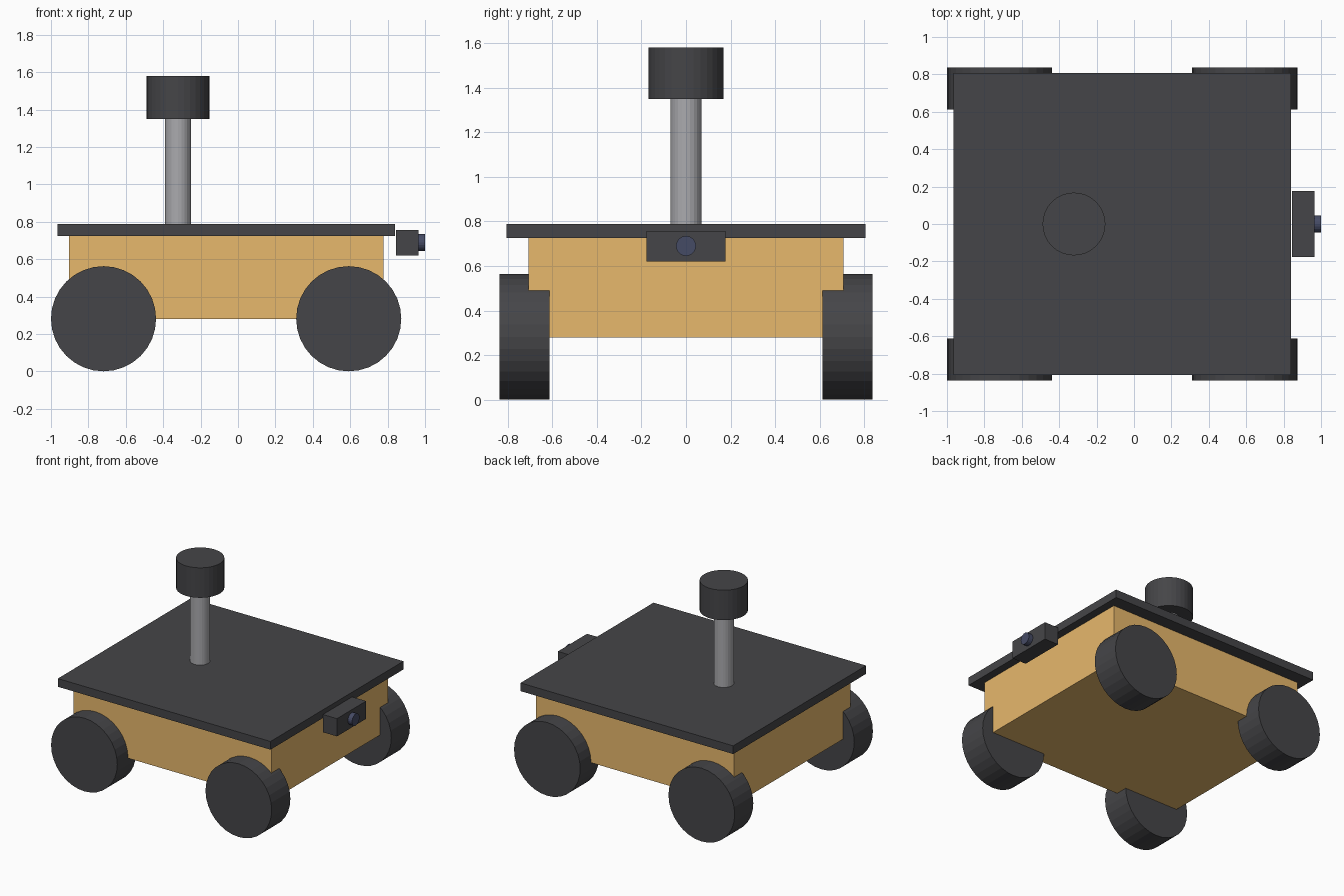
import bpy
from math import pi

if "Cube" in bpy.data.objects:
    bpy.data.objects.remove(bpy.data.objects["Cube"])


def material(name, color):
    m = bpy.data.materials.new(name)
    m.diffuse_color = (*color, 1)
    m.use_nodes = True
    m.node_tree.nodes["Principled BSDF"].inputs["Base Color"].default_value = m.diffuse_color
    return m


ORANGE = material("orange_paint", (0.8, 0.48, 0.15))
DARK = material("dark_rubber", (0.06, 0.06, 0.065))
STEEL = material("steel", (0.4, 0.4, 0.42))
GLASS = material("lens_glass", (0.06, 0.07, 0.13))


def box(name, lo, hi, mat):
    centre = [(a + b) / 2 for a, b in zip(lo, hi)]
    bpy.ops.mesh.primitive_cube_add(size=1, location=centre)
    o = bpy.context.object
    o.name = name
    o.scale = [b - a for a, b in zip(lo, hi)]
    bpy.ops.object.transform_apply(location=False, rotation=False, scale=True)
    o.data.materials.append(mat)
    return o


def cylinder(name, centre, radius, depth, mat, sides=32, rot=(0, 0, 0)):
    bpy.ops.mesh.primitive_cylinder_add(vertices=sides, radius=radius, depth=depth,
                                        location=centre, rotation=rot)
    o = bpy.context.object
    o.name = name
    o.data.materials.append(mat)
    return o


# Chassis and overhanging deck plate
box("chassis", (-0.903, -0.707, 0.28), (0.778, 0.707, 0.727), ORANGE)
box("deck_plate", (-0.965, -0.806, 0.725), (0.84, 0.806, 0.788), DARK)

# Four wheels set partly into the chassis
for end, x in (("rear", -0.719), ("front", 0.592)):
    for side, s in (("right", -1), ("left", 1)):
        cylinder(f"{end}_{side}_wheel", (x, s * 0.725, 0.282), 0.281, 0.226,
                 DARK, 32, (pi / 2, 0, 0))

# Sensor mast and head
cylinder("mast", (-0.321, 0, 1.069), 0.07, 0.562, STEEL, 24)
cylinder("sensor_head", (-0.321, 0, 1.465), 0.168, 0.23, DARK, 32)

# Camera with lens on the leading edge
box("camera_body", (0.845, -0.177, 0.62), (0.964, 0.177, 0.756), DARK)
cylinder("camera_lens", (0.97, 0, 0.69), 0.045, 0.06, GLASS, 20, (0, pi / 2, 0))
